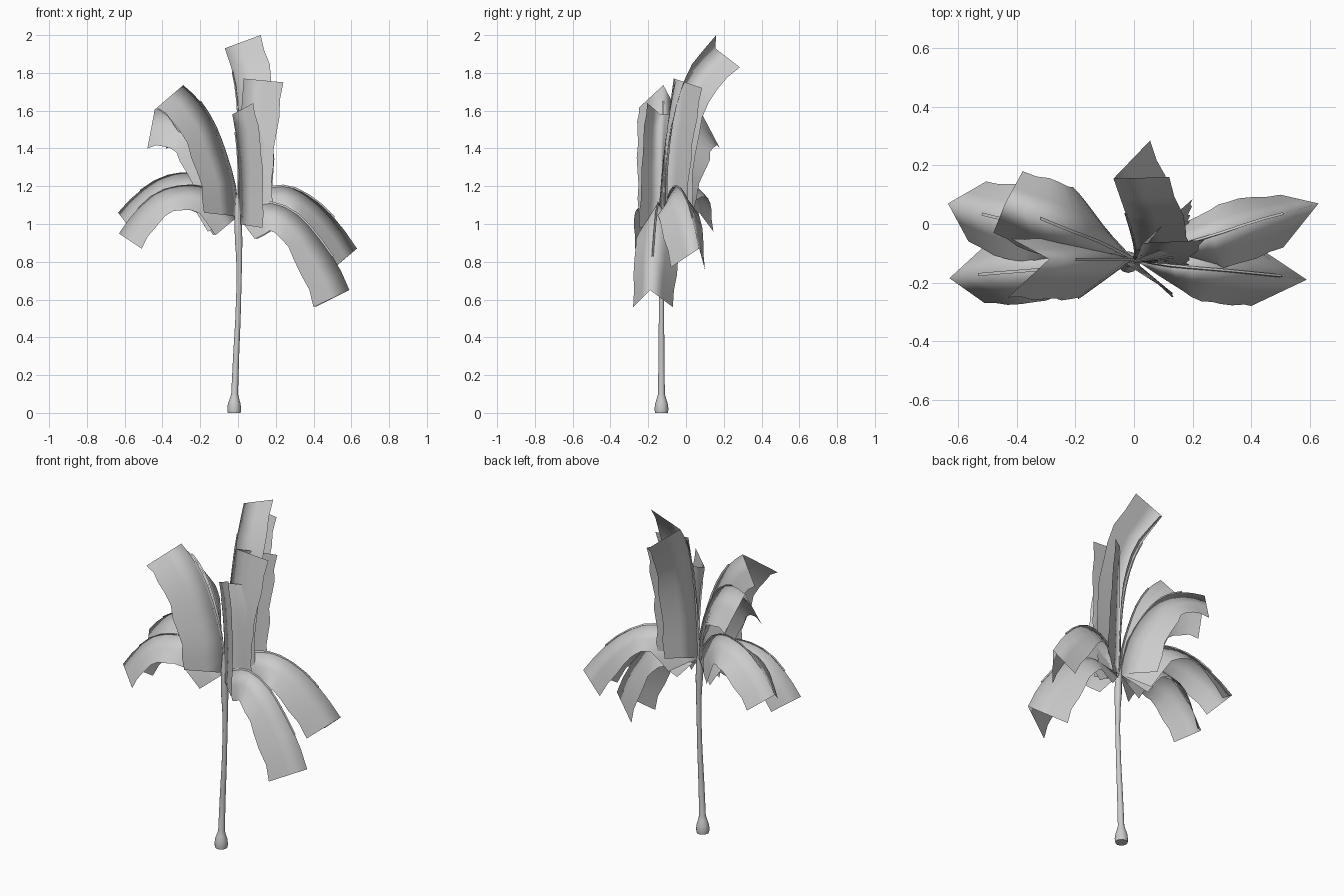
import bpy, bmesh, math
from mathutils import Vector

mat = bpy.data.materials.new("pale_grey")
mat.diffuse_color = (0.6, 0.6, 0.6, 1)


def finish(bm, name, angle=40):
    me = bpy.data.meshes.new(name)
    bm.to_mesh(me)
    bm.free()
    me.materials.append(mat)
    ob = bpy.data.objects.new(name, me)
    bpy.context.collection.objects.link(ob)
    bpy.context.view_layer.objects.active = ob
    ob.select_set(True)
    bpy.ops.object.shade_smooth_by_angle(angle=math.radians(angle))
    ob.select_set(False)
    return ob


def spline(pts, t):
    """Catmull-Rom point at t in 0..1"""
    p = [Vector(q) for q in pts]
    p = [2 * p[0] - p[1]] + p + [2 * p[-1] - p[-2]]
    n = len(pts) - 1
    i = min(int(t * n), n - 1)
    u = t * n - i
    a, b, c, d = p[i:i + 4]
    return 0.5 * (2 * b + (c - a) * u + (2 * a - 5 * b + 4 * c - d) * u * u
                  + (3 * b - a - 3 * c + d) * u ** 3)


def tube(name, centres, radii, sides):
    bm = bmesh.new()
    rings = []
    for c, r in zip(centres, radii):
        rings.append([bm.verts.new(Vector(c) + Vector((
            r * math.cos(2 * math.pi * k / sides),
            r * math.sin(2 * math.pi * k / sides), 0))) for k in range(sides)])
    for a, b in zip(rings, rings[1:]):
        for k in range(sides):
            j = (k + 1) % sides
            bm.faces.new((a[k], a[j], b[j], b[k]))
    bm.faces.new(rings[0][::-1])
    bm.faces.new(rings[-1])
    return finish(bm, name)


def blend(a, b, t):
    """Turn one offset into another while keeping its length"""
    a, b = Vector(a), Vector(b)
    return a.lerp(b, t).normalized() * (a.length * (1 - t) + b.length * t)


def frond(name, rib, base, tip, steps=9):
    """Folded leaf: a rib with a blade hanging off each side"""
    bm = bmesh.new()
    rows = []
    for s in range(steps + 1):
        t = s / steps
        m = spline(rib, t)
        wave = 1 + 0.03 * math.sin(s * 2.1)
        l = m + blend(base[0], tip[0], t) * wave
        r = m + blend(base[1], tip[1], t) * wave
        rows.append([bm.verts.new(v) for v in
                     (l, l.lerp(m, 0.5), m, m.lerp(r, 0.5), r)])
    for a, b in zip(rows, rows[1:]):
        for k in range(4):
            bm.faces.new((a[k], a[k + 1], b[k + 1], b[k]))
    finish(bm, name, 180)
    # thin quill along the rib
    ts = [0.8 * k / 8 for k in range(9)]
    bm = bmesh.new()
    rings = []
    for t in ts:
        c = spline(rib, t)
        d = (spline(rib, t + 0.02) - c).normalized()
        u = d.cross(Vector((0.3, 1, 0.2))).normalized()
        v = d.cross(u)
        rings.append([bm.verts.new(c + 0.006 * (u * math.cos(q) + v * math.sin(q)))
                      for q in (0, 2.1, 4.2)])
    for a, b in zip(rings, rings[1:]):
        for k in range(3):
            bm.faces.new((a[k], a[(k + 1) % 3], b[(k + 1) % 3], b[k]))
    finish(bm, name + "_quill")


# trunk with a bulb at the foot
zs = (0, 0.02, 0.05, 0.075, 0.1, 0.3, 0.5, 0.7, 0.83, 0.92, 1.05, 1.16)
rs = (0.034, 0.037, 0.033, 0.025, 0.018, 0.016, 0.014, 0.013, 0.016, 0.02, 0.018, 0.006)
xs = (-0.02, -0.02, -0.02, -0.019, -0.018, -0.01, 0, 0.006, 0.006, 0.003, 0, -0.005)
tube("trunk", [(x, -0.13, z) for x, z in zip(xs, zs)], rs, 12)

R = (0, -0.12, 1.04)

# arching fronds
frond("right_front_frond",
      [R, (0.1, -0.14, 1.1), (0.2, -0.15, 1.11), (0.32, -0.16, 1.05),
       (0.42, -0.17, 0.94), (0.52, -0.18, 0.8), (0.59, -0.19, 0.65)],
      [(0.09, -0.06, -0.12), (0.1, 0.06, -0.12)],
      [(-0.19, -0.09, -0.09), (-0.18, 0.12, -0.09)])
frond("right_back_frond",
      [R, (0.09, -0.09, 1.16), (0.2, -0.06, 1.2), (0.3, -0.03, 1.19),
       (0.42, 0.01, 1.12), (0.53, 0.04, 1.01), (0.63, 0.07, 0.87)],
      [(0.14, 0.0, -0.09), (0.13, 0.1, -0.08)],
      [(-0.12, -0.15, -0.1), (-0.13, 0.03, -0.11)])
frond("left_front_frond",
      [R, (-0.09, -0.13, 1.15), (-0.2, -0.14, 1.2), (-0.32, -0.155, 1.2),
       (-0.44, -0.165, 1.16), (-0.55, -0.175, 1.06), (-0.63, -0.185, 0.95)],
      [(-0.12, -0.07, -0.1), (-0.13, 0.08, -0.1)],
      [(0.12, -0.085, -0.08), (0.12, 0.11, -0.08)])
frond("left_back_frond",
      [R, (-0.1, -0.08, 1.2), (-0.2, -0.05, 1.26), (-0.3, -0.02, 1.27),
       (-0.42, 0.01, 1.24), (-0.54, 0.04, 1.16), (-0.635, 0.07, 1.06)],
      [(-0.16, -0.03, -0.08), (-0.13, 0.11, -0.08)],
      [(0.07, -0.13, -0.09), (0.13, 0.075, -0.1)])

# upright fronds
frond("left_upright_frond",
      [R, (-0.015, -0.12, 1.2), (-0.06, -0.12, 1.36), (-0.12, -0.12, 1.52),
       (-0.2, -0.12, 1.65), (-0.29, -0.12, 1.735)],
      [(-0.18, -0.13, 0.02), (-0.18, 0.06, -0.05)],
      [(-0.14, -0.13, -0.12), (-0.13, 0.07, -0.13)])
frond("left_rear_upright_frond",
      [R, (-0.04, -0.1, 1.25), (-0.12, -0.06, 1.43), (-0.21, -0.025, 1.55),
       (-0.32, 0.02, 1.61), (-0.44, 0.07, 1.61)],
      [(-0.2, 0.0, -0.01), (-0.14, 0.15, 0)],
      [(-0.04, -0.1, -0.21), (0.06, 0.11, -0.21)])
frond("tall_back_frond",
      [R, (0.005, -0.11, 1.3), (0.002, -0.07, 1.56), (-0.02, 0.01, 1.77),
       (-0.07, 0.155, 1.93)],
      [(0.17, 0.02, 0.0), (0.12, 0.15, 0.02)],
      [(0.19, 0.005, 0.07), (0.125, 0.13, -0.1)])
frond("right_upright_frond",
      [(0.005, -0.12, 1.0), (0.005, -0.115, 1.25), (0.012, -0.1, 1.5), (0.03, -0.065, 1.77)],
      [(0.15, -0.03, -0.02), (0.18, 0.12, 0.06)],
      [(0.21, 0.01, -0.02), (0.17, 0.15, -0.05)])
frond("front_upright_frond",
      [(0, -0.13, 1.0), (0.005, -0.13, 1.2), (-0.005, -0.135, 1.42), (-0.03, -0.135, 1.58)],
      [(0.13, -0.12, -0.02), (0.19, -0.02, 0.02)],
      [(0.11, -0.07, 0.06), (0.13, 0.05, 0.0)])
